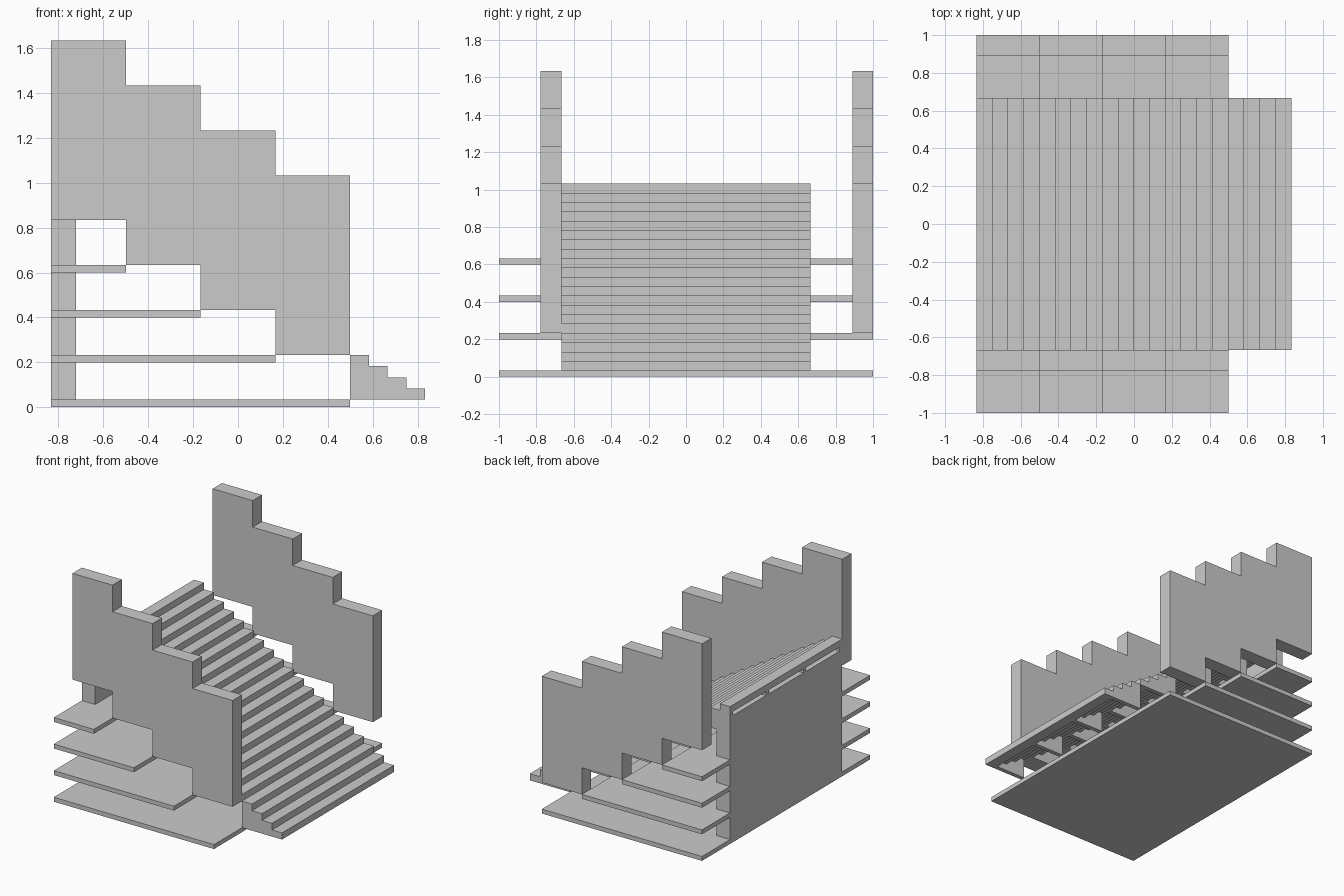
import bpy, bmesh

if "Cube" in bpy.data.objects:
    bpy.data.objects.remove(bpy.data.objects["Cube"])

T = 1 / 3          # run of one flight of four steps
RUN, RISE = T / 4, 0.05
BACK, BASE, HALF = -2.5 * T, T / 10, 2 * T
WALL = T / 3


def box(name, x0, x1, y0, y1, z0, z1):
    return prism(name, [(x0, z0), (x1, z0), (x1, z1), (x0, z1)], y0, y1)


def prism(name, profile, y0, y1):
    """Extrude an x-z outline along y."""
    bm = bmesh.new()
    face = bm.faces.new([bm.verts.new((x, y0, z)) for x, z in profile])
    ext = bmesh.ops.extrude_face_region(bm, geom=[face])
    verts = [v for v in ext["geom"] if isinstance(v, bmesh.types.BMVert)]
    bmesh.ops.translate(bm, verts=verts, vec=(0, y1 - y0, 0))
    bmesh.ops.recalc_face_normals(bm, faces=bm.faces)
    me = bpy.data.meshes.new(name)
    bm.to_mesh(me)
    bm.free()
    ob = bpy.data.objects.new(name, me)
    bpy.context.collection.objects.link(ob)
    return ob


# Floor slabs, each one flight shorter than the one below
for i in range(4):
    box(f"floor_slab_{i + 1}", BACK, 1.5 * T - i * T, -1, 1, 0.2 * i, 0.2 * i + BASE)

# Twenty steps rising toward the back
for i in range(20):
    x1 = -BACK - i * RUN
    z0 = BASE + i * RISE
    box(f"step_{i + 1}", x1 - RUN, x1, -HALF, HALF, z0, z0 + RISE)

# Stepped stringers with a flat base under each flight
for s, y in enumerate((-HALF, -T * 2 / 3 - 0.0165, T * 2 / 3 - 0.0165, HALF - 0.033)):
    for g in range(5):
        x, z = -BACK - g * T, BASE + g * 0.2
        pts = [(x - T, z), (x, z)]
        for k in range(4):
            pts += [(x - k * RUN, z + (k + 1) * RISE), (x - (k + 1) * RUN, z + (k + 1) * RISE)]
        prism(f"stringer_{s + 1}_flight_{g + 1}", pts, y, y + 0.033)

# Back wall under the top steps
box("back_wall", BACK, BACK + WALL, -HALF, HALF, BASE, BASE + 0.92)

# Stepped side parapets: lower edge up the stairs, upper edge back down
low, high = [], []
for g in range(4):
    x, z = 1.5 * T - g * T, BASE + 0.2 * (g + 1)
    low += [(x, z), (x - T, z)]
    high += [(x, z + 0.8), (x - T, z + 0.8)]
outline = low + high[::-1]
prism("front_parapet", outline, -HALF - WALL, -HALF)
prism("rear_parapet", outline, 1 - WALL, 1)
